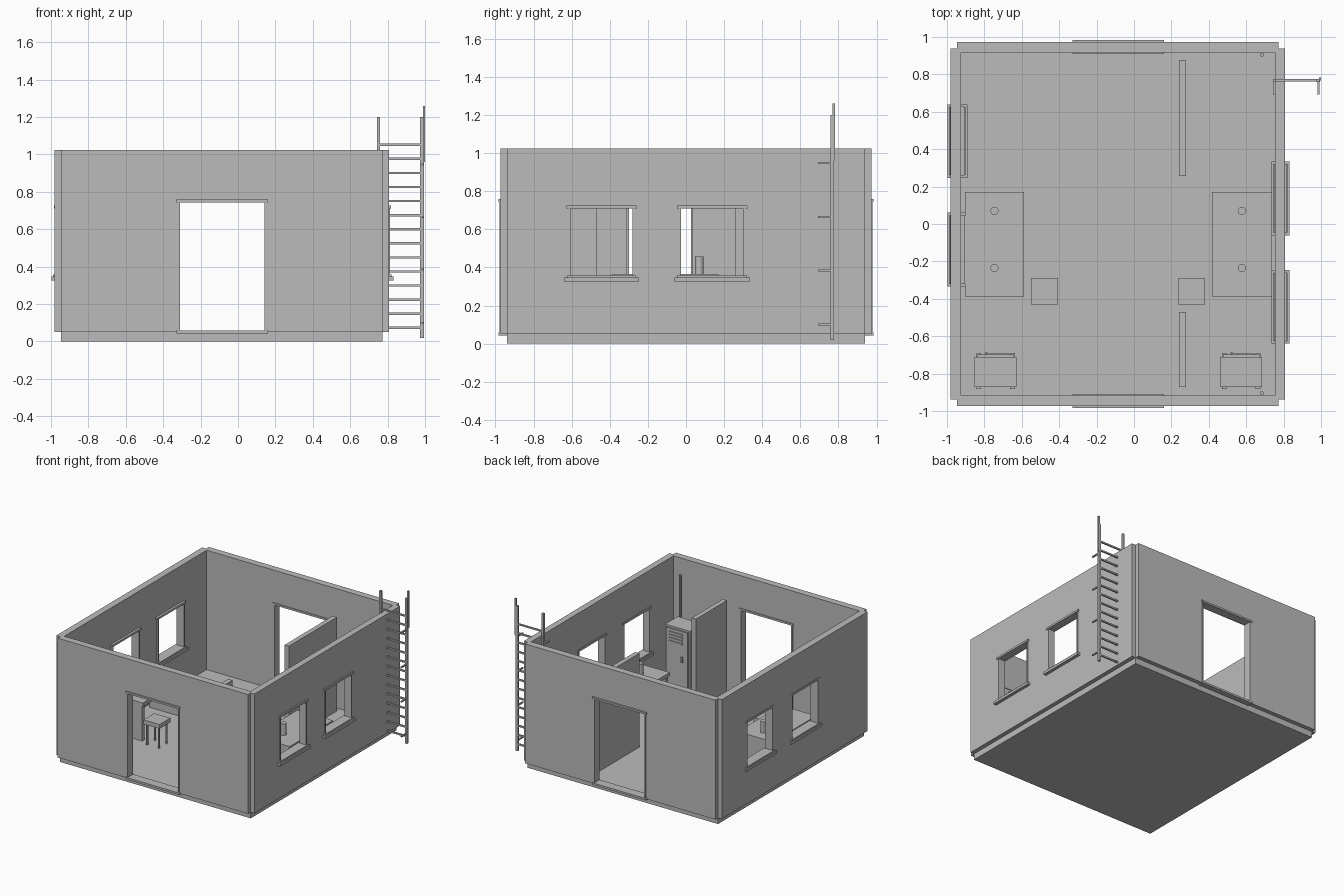
import bpy, bmesh, math

if "Cube" in bpy.data.objects:
    bpy.data.objects.remove(bpy.data.objects["Cube"])

grey = bpy.data.materials.new("plain_grey")
grey.diffuse_color = (0.5, 0.5, 0.5, 1)
grey.use_nodes = True
grey.node_tree.nodes["Principled BSDF"].inputs["Base Color"].default_value = grey.diffuse_color


def finish(name, bm):
    bmesh.ops.recalc_face_normals(bm, faces=bm.faces)
    me = bpy.data.meshes.new(name)
    bm.to_mesh(me)
    bm.free()
    me.materials.append(grey)
    ob = bpy.data.objects.new(name, me)
    bpy.context.collection.objects.link(ob)
    return ob


def add_box(bm, x0, x1, y0, y1, z0, z1):
    vs = bmesh.ops.create_cube(bm, size=1)["verts"]
    for v in vs:
        v.co = (x1 if v.co.x > 0 else x0, y1 if v.co.y > 0 else y0, z1 if v.co.z > 0 else z0)


def boxes(name, *dims):
    bm = bmesh.new()
    for d in dims:
        add_box(bm, *d)
    return finish(name, bm)


def cylinder(name, x, y, r, z0, z1, n=12):
    bm = bmesh.new()
    vs = bmesh.ops.create_cone(bm, cap_ends=True, segments=n, radius1=r, radius2=r, depth=z1 - z0)["verts"]
    bmesh.ops.translate(bm, verts=vs, vec=(x, y, (z0 + z1) / 2))
    return finish(name, bm)


def cut(ob, dims):
    tool = boxes("cutter", dims)
    tool.hide_render = True
    mod = ob.modifiers.new("cut", "BOOLEAN")
    mod.operation, mod.solver, mod.object = "DIFFERENCE", "EXACT", tool
    bpy.context.view_layer.objects.active = ob
    bpy.ops.object.modifier_apply(modifier=mod.name)
    bpy.data.objects.remove(tool)


# overall plan
XL, XR, Y, TOP = -0.98, 0.806, 0.973, 1.023
IL, IR, IY = -0.925, 0.755, 0.917
N, F = 0.034, 0.05          # corner notch, floor height

boxes("floor_slab", (XL + N, XR - N, -Y + N, Y - N, 0, F))

# walls: notched outline extruded, then room, doors and windows cut out
bm = bmesh.new()
outline = [(XL + N, -Y), (XR - N, -Y), (XR - N, -Y + N), (XR, -Y + N),
           (XR, Y - N), (XR - N, Y - N), (XR - N, Y), (XL + N, Y),
           (XL + N, Y - N), (XL, Y - N), (XL, -Y + N), (XL + N, -Y + N)]
face = bm.faces.new([bm.verts.new((x, y, F)) for x, y in outline])
top = bmesh.ops.extrude_face_region(bm, geom=[face])["geom"]
bmesh.ops.translate(bm, verts=[v for v in top if isinstance(v, bmesh.types.BMVert)], vec=(0, 0, TOP - F))
walls = finish("walls", bm)
cut(walls, (IL, IR, -IY, IY, -0.1, 1.2))
DX0, DX1, DZ0, DZ1 = -0.312, 0.144, 0.059, 0.743
for s in (-1, 1):
    ya, yb = sorted((s * 0.85, s * 1.05))
    cut(walls, (DX0, DX1, ya, yb, 0, DZ1))

# door frames
for s, side in ((-1, "front"), (1, "back")):
    ya, yb = sorted((s * 0.909, s * 0.984))
    ja, jb = sorted((s * 0.913, s * 0.979))
    boxes(side + "_door_frame",
          (-0.328, 0.16, ya, yb, DZ1, 0.758),
          (-0.328, 0.16, ya, yb, 0.043, DZ0),
          (DX0 - 0.01, DX0 + 0.002, ja, jb, DZ0, DZ1),
          (DX1 - 0.002, DX1 + 0.01, ja, jb, DZ0, DZ1))

# windows: cut, then lintel, jambs and stepped sill
WZ0, WZ1 = 0.358, 0.71


def window(name, y0, y1, inner, outer):
    lo, hi = min(inner, outer), max(inner, outer)
    cut(walls, (lo - 0.1, hi + 0.1, y0, y1, 0.345, WZ1))
    boxes(name,
          (lo - 0.007, hi + 0.011, y0 - 0.02, y1 + 0.02, WZ1, 0.726),
          (lo - 0.004, hi + 0.006, y0 - 0.01, y0 + 0.002, WZ0, WZ1),
          (lo - 0.004, hi + 0.006, y1 - 0.002, y1 + 0.01, WZ0, WZ1),
          (lo - 0.012, hi + 0.015, y0 - 0.018, y1 + 0.018, 0.347, WZ0),
          (lo - 0.02, hi + 0.026, y0 - 0.033, y1 + 0.033, 0.326, 0.347))


for i, (a, b) in enumerate(((-0.607, -0.28), (-0.028, 0.302))):
    window("right_window_%d" % i, a, b, IR, XR)
    window("left_window_%d" % i, -b, -a, IL + 0.008, XL + 0.004)

# interior partitions
boxes("back_partition", (0.24, 0.279, 0.257, 0.877, F, 0.815))
boxes("front_partition", (0.24, 0.279, -0.872, -0.47, F, 0.815))

# desks with cups, stools, lockers
for side, x0, x1, wall_x, sx, lx in (("left", -0.904, -0.588, -0.89, -0.552, -0.852),
                                     ("right", 0.417, 0.737, 0.722, 0.235, 0.46)):
    boxes(side + "_desk", (x0, x1, -0.387, 0.171, 0.335, 0.365),
          (x0 + 0.01, x1 - 0.01, -0.38, -0.35, F, 0.335),
          (x0 + 0.01, x1 - 0.01, 0.135, 0.165, F, 0.335),
          (wall_x - 0.01, wall_x + 0.01, -0.35, 0.135, 0.12, 0.335))
    for j, cy in enumerate((0.07, -0.236)):
        cylinder(side + "_cup_%d" % j, (x0 + x1) / 2, cy, 0.022, 0.365, 0.458)

    boxes(side + "_stool_seat", (sx, sx + 0.145, -0.43, -0.29, 0.22, 0.255))
    for j in range(4):
        cylinder(side + "_stool_leg_%d" % j, sx + (0.02, 0.125)[j % 2], (-0.41, -0.31)[j // 2],
                 0.008, F, 0.22, 8)

    boxes(side + "_locker", (lx, lx + 0.225, -0.872, -0.71, 0.065, 0.565),
          (lx + 0.015, lx + 0.21, -0.71, -0.698, 0.085, 0.55))
    boxes(side + "_locker_feet", *[(lx + dx, lx + dx + 0.025, y, y + 0.03, F, 0.07)
                                   for dx in (0.01, 0.19) for y in (-0.882, -0.72)])
    boxes(side + "_locker_vents", *[(lx + 0.06, lx + 0.18, -0.7, -0.69, z, z + 0.012)
                                    for z in (0.44, 0.465, 0.49, 0.515)])
    boxes(side + "_locker_handle", (lx + 0.055, lx + 0.068, -0.7, -0.686, 0.3, 0.345))

# corner pipes
for s, side in ((-1, "front"), (1, "back")):
    cylinder(side + "_pipe", 0.684, s * 0.904, 0.01, F, 0.89, 8)

# roof ladder: rails, tall grab post, rungs and stand-off brackets
boxes("ladder_rails", (0.974, 0.994, 0.759, 0.776, 0.018, 1.2),
      (0.742, 0.76, 0.759, 0.776, 0.018 + F, 1.2))
boxes("ladder_grab_post", (0.988, 1.0, 0.768, 0.782, 0.96, 1.26))
boxes("ladder_rungs", *[(0.75, 0.985, 0.763, 0.775, z - 0.006, z + 0.006)
                        for z in [0.073 + 0.0753 * i for i in range(14)]])
boxes("ladder_brackets", *[(x, x + 0.012, 0.692, 0.77, z - 0.005, z + 0.005)
                           for x in (0.742, 0.98) for z in (0.1, 0.384, 0.664, 0.947)])
